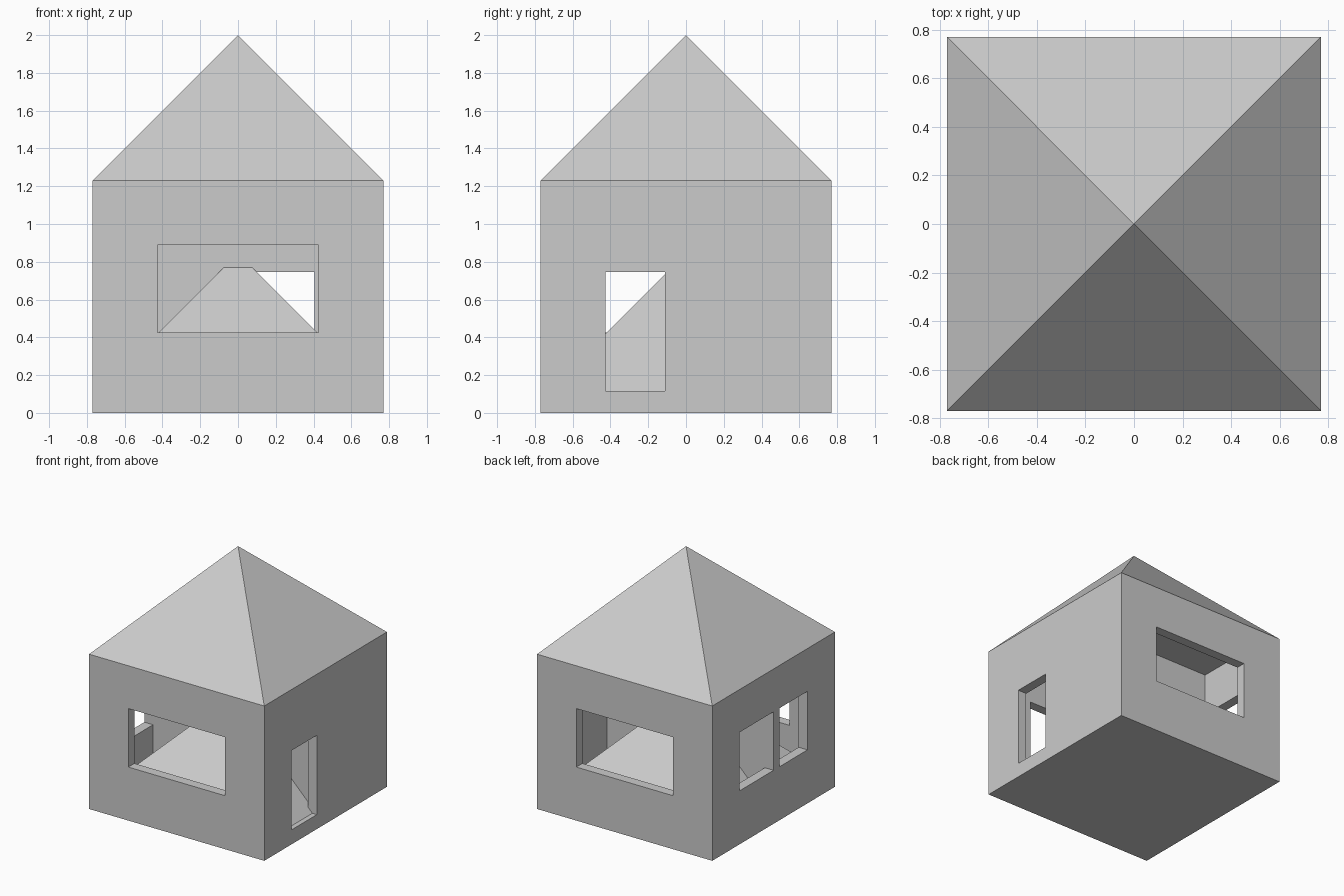
import bpy
import bmesh

cube = bpy.data.objects.get("Cube")
if cube:
    bpy.data.objects.remove(cube, do_unlink=True)

HALF = 0.77      # half the width of the house
EAVE = 1.23      # top of the walls
T = 0.077        # wall, floor and partition thickness
INNER = HALF - T
WIN = 0.425      # half the width of a window
SILL, HEAD = 0.425, 0.89
DOOR_LOW, DOOR_TOP = 0.115, 0.745

grey = bpy.data.materials.new("light_grey")
grey.use_nodes = True
grey.diffuse_color = (0.6, 0.6, 0.6, 1)
grey.node_tree.nodes["Principled BSDF"].inputs["Base Color"].default_value = (0.6, 0.6, 0.6, 1)


def make_object(name, bm):
    bmesh.ops.recalc_face_normals(bm, faces=bm.faces)
    mesh = bpy.data.meshes.new(name)
    bm.to_mesh(mesh)
    bm.free()
    mesh.materials.append(grey)
    obj = bpy.data.objects.new(name, mesh)
    bpy.context.collection.objects.link(obj)
    return obj


def box(name, xs, ys, zs):
    bm = bmesh.new()
    bmesh.ops.create_cube(bm, size=1)
    for v in bm.verts:
        v.co = [r[0] if c < 0 else r[1] for c, r in zip(v.co, (xs, ys, zs))]
    return make_object(name, bm)


def pyramid(name, half, base, height):
    bm = bmesh.new()
    corners = [bm.verts.new((x * half, y * half, base))
               for x, y in ((-1, -1), (1, -1), (1, 1), (-1, 1))]
    tip = bm.verts.new((0, 0, base + height))
    bm.faces.new(corners)
    for i in range(4):
        bm.faces.new((corners[i], corners[(i + 1) % 4], tip))
    return make_object(name, bm)


def cut(target, name, xs, ys, zs):
    cutter = box(name, xs, ys, zs)
    cutter.hide_render = True
    mod = target.modifiers.new(name, "BOOLEAN")
    mod.operation = "DIFFERENCE"
    mod.solver = "EXACT"
    mod.object = cutter
    bpy.context.view_layer.objects.active = target
    bpy.ops.object.modifier_apply(modifier=name)
    bpy.data.objects.remove(cutter, do_unlink=True)


# Walls with a floor and a partition between two rooms
walls = box("house_walls", (-HALF, HALF), (-HALF, HALF), (0, EAVE))
rooms = {"front": (-INNER, -T), "back": (0, INNER)}
for side, ys in rooms.items():
    cut(walls, side + "_room", (-INNER, INNER), ys, (T, EAVE + 0.1))

# Wide front and back windows
for side, ys in (("front", (-0.9, -0.6)), ("back", (0.6, 0.9))):
    cut(walls, side + "_window", (-WIN, WIN), ys, (SILL, HEAD))

# Side window, split by the end of the partition
for side, ys in (("front", (-WIN, -T)), ("back", (0, WIN))):
    cut(walls, side + "_side_window", (-0.9, -0.6), ys, (SILL, HEAD))

# Outer doorway and the doorway in the partition
cut(walls, "side_doorway", (0.6, 0.9), (-WIN, -0.11), (DOOR_LOW, DOOR_TOP))
cut(walls, "inner_doorway", (0.09, 0.405), (-0.2, 0.1), (DOOR_LOW, DOOR_TOP))

# Roof, and the matching pyramid resting on the floor indoors
pyramid("roof", HALF, EAVE, HALF)
pyramid("floor_pyramid", HALF - 0.001, T, HALF - 0.001)
